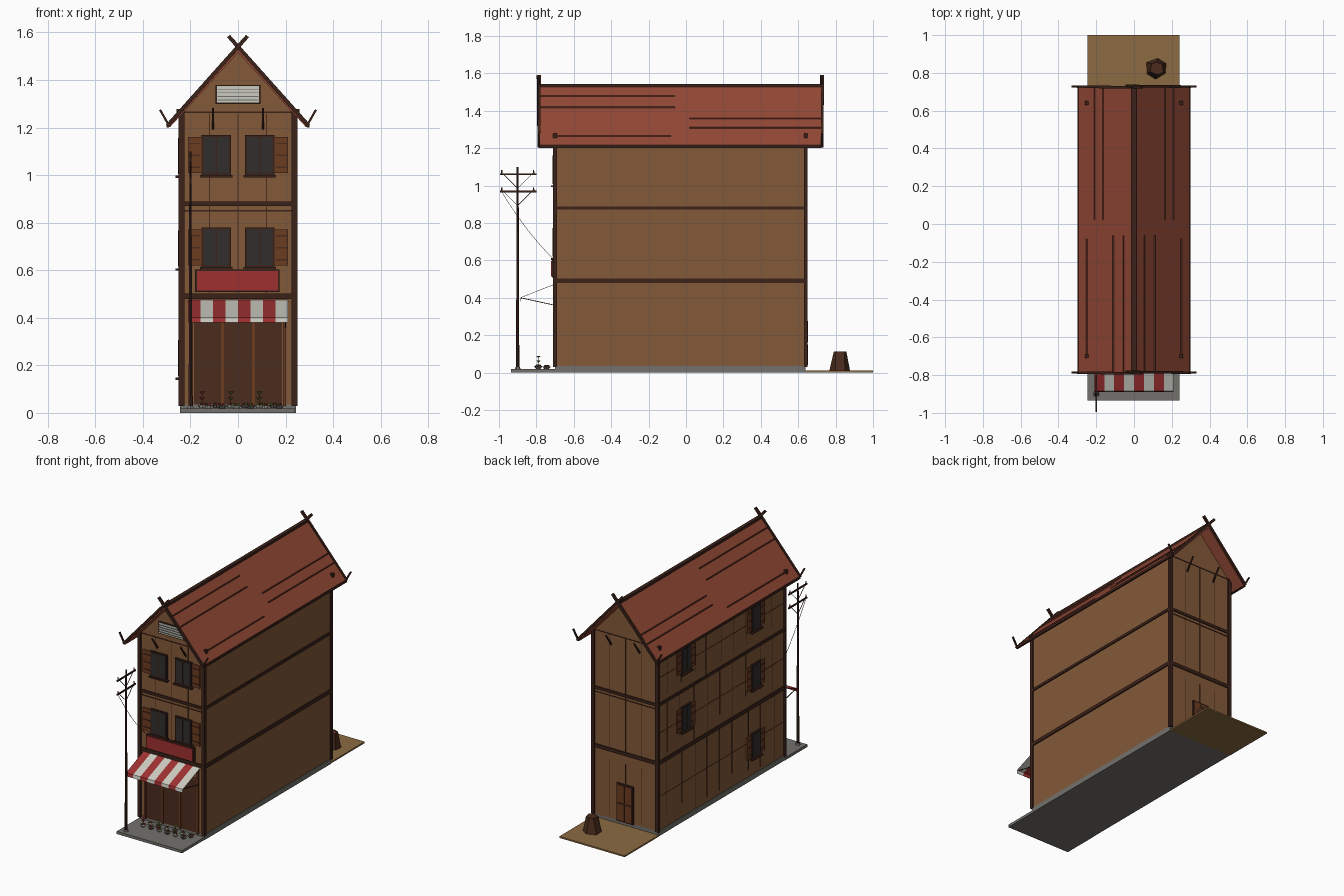
import bpy, bmesh, math, random
from mathutils import Vector, Matrix

if "Cube" in bpy.data.objects:
    bpy.data.objects.remove(bpy.data.objects["Cube"])
random.seed(4)

COL = dict(wall=(.23, .1, .04), trim=(.045, .016, .01), roof=(.29, .065, .035), seam=(.12, .03, .02),
           stone=(.17, .165, .15), soil=(.26, .145, .055), red=(.35, .03, .03), white=(.6, .6, .54),
           glass=(.03, .028, .027), wood=(.15, .045, .015), dark=(.07, .025, .013), green=(.12, .2, .03))
MAT = {}
for k, c in COL.items():
    MAT[k] = bpy.data.materials.new(k)
    MAT[k].diffuse_color = (*c, 1)


def make(name, bm, mat):
    bmesh.ops.recalc_face_normals(bm, faces=bm.faces)
    me = bpy.data.meshes.new(name)
    bm.to_mesh(me)
    bm.free()
    me.materials.append(MAT[mat])
    ob = bpy.data.objects.new(name, me)
    bpy.context.collection.objects.link(ob)
    return ob


def box(name, x0, x1, y0, y1, z0, z1, mat):
    bm = bmesh.new()
    m = Matrix.Translation(((x0 + x1) / 2, (y0 + y1) / 2, (z0 + z1) / 2))
    bmesh.ops.create_cube(bm, size=1, matrix=m @ Matrix.Diagonal((x1 - x0, y1 - y0, z1 - z0, 1)))
    return make(name, bm, mat)


def bar(name, p, q, w, h, mat):
    p, q = Vector(p), Vector(q)
    d = q - p
    m = Matrix.Translation((p + q) / 2) @ d.to_track_quat('Z', 'Y').to_matrix().to_4x4()
    bm = bmesh.new()
    bmesh.ops.create_cube(bm, size=1, matrix=m @ Matrix.Diagonal((w, h, d.length, 1)))
    return make(name, bm, mat)


def prism(name, pts, y0, y1, mat):
    bm = bmesh.new()
    f = bm.faces.new([bm.verts.new((x, y0, z)) for x, z in pts])
    ex = bmesh.ops.extrude_face_region(bm, geom=[f])
    bmesh.ops.translate(bm, vec=(0, y1 - y0, 0), verts=[v for v in ex['geom'] if isinstance(v, bmesh.types.BMVert)])
    return make(name, bm, mat)


def cone(name, loc, r1, r2, h, n, mat):
    bm = bmesh.new()
    bmesh.ops.create_cone(bm, cap_ends=True, segments=n, radius1=r1, radius2=r2, depth=h,
                          matrix=Matrix.Translation(Vector(loc) + Vector((0, 0, h / 2))))
    return make(name, bm, mat)


F, B = -.70, .64          # front and back wall planes

# Ground and base
box('pavement', -.245, .24, -.935, F, 0, .018, 'stone')
box('yard', -.245, .24, B, 1, 0, .01, 'soil')
box('foundation', -.243, .243, F, B, 0, .035, 'stone')

# House body with gables
prism('house_body', [(-.24, .03), (.24, .03), (.24, 1.26), (0, 1.52), (-.24, 1.26)], F, B, 'wall')

# Corner posts and floor bands
for y in (F, B):
    for s in (-1, 1):
        box('corner_post', s * .238 - .012, s * .238 + .012, y - .01, y + .01, .03, 1.275, 'trim')
for z, h in ((.49, .024), (.88, .018)):
    box('floor_band', -.248, .248, F - .007, B + .007, z - h / 2, z + h / 2, 'trim')
for y in (F, B):
    box('thin_band', -.24, .24, y - .003, y + .003, .848, .854, 'trim')
    box('gable_band', -.24, .24, y - .003, y + .003, 1.262, 1.267, 'trim')
    for i in range(3):
        for x in (-.12, 0, .12):
            if y == B or i > 0:
                z = (.05, .5, .89)[i]
                box('plank_line', x - .0015, x + .0015, y - .002, y + .002, z, z + .37, 'dark')

# Plank lines on the left wall
for z0, z1 in ((.04, .48), (.5, .87), (.89, 1.22)):
    for i in range(9):
        y = -.58 + i * .14 + random.uniform(-.02, .02)
        box('side_plank_line', -.242, -.238, y - .002, y + .002, z0 + random.uniform(0, .1), z1, 'dark')
    box('side_plank_line', -.242, -.238, F, B, (z0 + z1) / 2, (z0 + z1) / 2 + .003, 'dark')

# Roof shell, ridge cap, eave boards
prism('roof', [(-.295, 1.215), (0, 1.54), (.295, 1.215), (.295, 1.203), (.285, 1.203), (0, 1.515),
               (-.285, 1.203), (-.295, 1.203)], -.785, .725, 'roof')
box('ridge_cap', -.012, .012, -.785, .725, 1.525, 1.543, 'trim')
for s in (-1, 1):
    box('eave_board', s * .295 - .005, s * .295 + .005, -.785, .725, 1.2, 1.216, 'trim')
    # Crossed bargeboards and upturned eave tips
    for y in (-.787, .727):
        bar('bargeboard', (s * .297, y, 1.208), (-s * .04, y + .004 * s, 1.585), .014, .016, 'trim')
        bar('eave_tip', (s * .29, y, 1.208), (s * .328, y, 1.275), .01, .009, 'trim')
    for y in (F, B):
        box('post_cap', s * .25 - .009, s * .25 + .009, y - .01, y + .01, 1.25, 1.278, 'trim')
    # Long roof seams
    for x, y0, y1 in ((.055, -.785, -.06), (.11, -.785, -.06), (.165, .02, .725), (.21, .02, .725), (.25, -.7, -.08)):
        z = 1.54 - 1.1 * x
        bar('roof_seam', (s * x, y0, z), (s * x, y1, z), .006, .006, 'seam')

# Gable struts
for y, d in ((F, -1), (B, 1)):
    for x in (-.105, .105):
        bar('gable_strut', (x, y, 1.195), (x, y + d * .06, 1.28), .008, .008, 'trim')

# Gable vent
box('vent_frame', -.094, .094, F - .008, F, 1.3, 1.38, 'trim')
box('vent', -.088, .088, F - .011, F, 1.306, 1.374, 'white')
for i in range(4):
    z = 1.316 + i * .015
    bar('vent_slat', (-.086, F - .013, z), (.086, F - .013, z), .007, .003, 'stone')


def window(kind, put, u, z, w, shutters, sw):
    """put(name, u0, u1, depth, z0, z1, mat) draws on a wall"""
    h = .085
    put(kind + '_frame', u - w / 2, u + w / 2, .010, z - h, z + h, 'trim')
    for s in (-1, 1):
        c = u + s * w * .23
        put(kind + '_glass', c - w * .2, c + w * .2, .013, z - h + .01, z + h - .008, 'glass')
    put(kind + '_sill', u - w / 2 - .006, u + w / 2 + .006, .022, z - h - .007, z - h + .003, 'trim')
    for s in shutters:
        c = u + s * (w / 2 + sw / 2)
        put(kind + '_shutter', c - sw / 2, c + sw / 2, .008, z - h + .01, z + h - .008, 'wood')
        for dz in (-.05, 0, .05):
            put(kind + '_shutter_batten', c - sw * .4, c + sw * .4, .011, z + dz - .003, z + dz + .003, 'dark')


def front(name, a, b, d, z0, z1, mat):
    box(name, a, b, F - d, F, z0, z1, mat)


def left(name, a, b, d, z0, z1, mat):
    box(name, -.24 - d, -.24, a, b, z0, z1, mat)


# Windows: two rows in front, five on the left wall
for z in (.695, 1.083):
    for s in (-1, 1):
        window('front_window', front, s * .091, z, .124, (s,), .058)
for y, z in ((.35, .69), (.35, 1.08), (-.39, .23), (-.39, .69), (-.39, 1.08)):
    window('side_window', left, y, z, .1, (-1, 1), .045)

# Shop front
front('shop_panel', -.185, .185, .004, .035, .39, 'dark')
for x in (-.195, -.065, .065, .195):
    front('shop_post', x - .006, x + .006, .009, .03, .47, 'wood')
front('shop_lintel', -.2, .2, .009, .39, .4, 'wood')

# Blank sign board
front('sign_frame', -.18, .175, .016, .508, .604, 'trim')
front('sign_board', -.173, .168, .021, .515, .597, 'red')

# Striped awning with drop edge and struts
for i in range(8):
    x0 = -.21 + i * .0525
    x1 = x0 + .0525
    bm = bmesh.new()
    rows = [[bm.verts.new((x, y, z)) for x in (x0, x1)] for y, z in ((F, .475), (-.885, .402), (-.889, .38))]
    for a, b in zip(rows, rows[1:]):
        bm.faces.new((a[0], a[1], b[1], b[0]))
    ob = make('awning_stripe', bm, 'white' if i % 2 else 'red')
    ob.modifiers.new('thickness', 'SOLIDIFY').thickness = .003
for x in (-.2, .2):
    bar('awning_strut', (x, F, .36), (x, -.885, .4), .004, .004, 'trim')

# Back door
box('back_door_frame', -.062, .062, B, B + .008, .03, .285, 'trim')
for s in (-1, 1):
    for z0, z1 in ((.04, .15), (.16, .275)):
        box('back_door_panel', s * .029 - .025, s * .029 + .025, B, B + .012, z0, z1, 'wood')

# Goods on the pavement: bowls, produce and small sprouts
for i in range(6):
    x = -.15 + i * .06
    for y, z in ((-.79, .02), (-.745, .018)):
        cone('bowl', (x + (y + .79) * .5, y, z), .012, .022, .014, 8, 'stone' if i % 2 else 'white')
        for k in range(3):
            a = k * 2.1 + i
            bm = bmesh.new()
            bmesh.ops.create_icosphere(bm, subdivisions=1, radius=.007, matrix=Matrix.Translation(
                (x + (y + .79) * .5 + .009 * math.cos(a), y + .009 * math.sin(a), z + .017)))
            make('produce', bm, ('red', 'green', 'wood')[(i + k) % 3])
    if i % 2 == 0:
        bar('sprout_stem', (x, -.79, .03), (x, -.79, .08), .002, .002, 'trim')
        for z in (.06, .085):
            cone('sprout_leaf', (x, -.79, z - .006), .002, .013, .01, 5, 'green' if i else 'red')

# Utility pole, cross arms, braces, insulators and wire
PX, PY = -.2, -.9
cone('utility_pole', (PX, PY, 0), .009, .005, 1.1, 6, 'trim')
cone('pole_foot', (PX, PY, .01), .018, .012, .02, 6, 'stone')
for z in (.968, 1.06):
    bar('cross_arm', (PX, -.995, z), (PX, -.8, z), .008, .009, 'trim')
    for s in (-1, 1):
        bar('arm_brace', (PX, PY + s * .075, z), (PX, PY, z - .075), .003, .003, 'trim')
        cone('insulator', (PX, PY + s * .085, z), .005, .003, .022, 6, 'wood')
pts = [Vector((PX - .0 * t, -.985 + .285 * t, .965 - .365 * t - .1 * t * (1 - t))) for t in [i / 6 for i in range(7)]]
for a, b in zip(pts, pts[1:]):
    bar('wire', a, b, .002, .002, 'trim')

# Faceted stump in the yard
st = cone('stump', (.12, .825, .008), .056, .036, .1, 6, 'dark')
for v in st.data.vertices:
    v.co += Vector([random.uniform(-.006, .006) for _ in range(2)] + [.004 if v.co.z > .05 else 0])

for m in bpy.data.materials:
    if m.users and not m.is_grease_pencil:
        m.use_nodes = True
        m.node_tree.nodes["Principled BSDF"].inputs["Base Color"].default_value = m.diffuse_color
